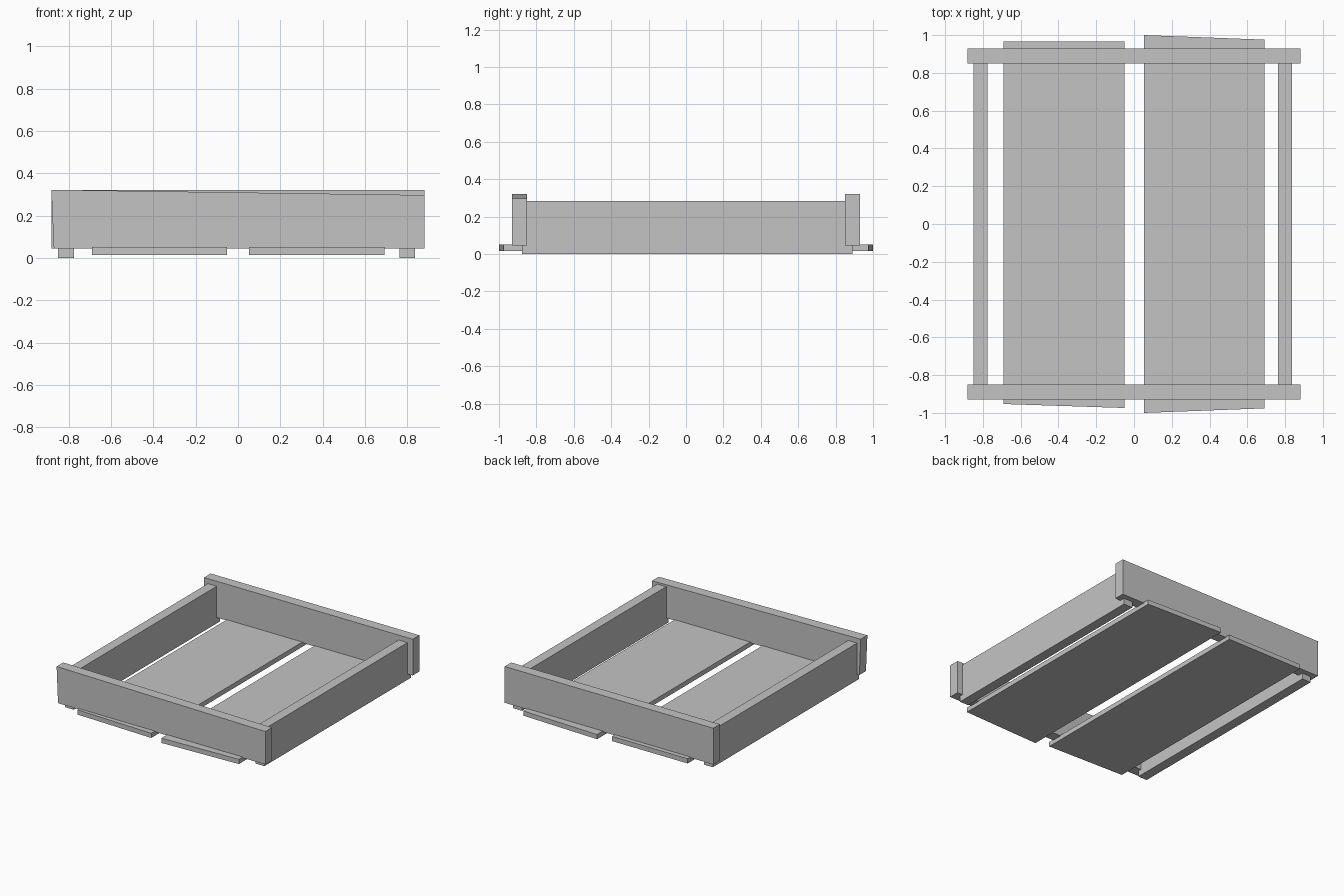
import bpy
import bmesh
from mathutils import Vector

cube = bpy.data.objects.get("Cube")
if cube:
    bpy.data.objects.remove(cube, do_unlink=True)

grey = bpy.data.materials.new("plain grey")
grey.use_nodes = True
colour = (0.55, 0.55, 0.55, 1)
grey.diffuse_color = colour
grey.node_tree.nodes["Principled BSDF"].inputs["Base Color"].default_value = colour


def board(name, outline, depth):
    """Extrude a flat four-cornered outline along a vector into a board."""
    bm = bmesh.new()
    face = bm.faces.new([bm.verts.new(p) for p in outline])
    extruded = bmesh.ops.extrude_face_region(bm, geom=[face], use_keep_orig=True)
    moved = [g for g in extruded["geom"] if isinstance(g, bmesh.types.BMVert)]
    bmesh.ops.translate(bm, verts=moved, vec=Vector(depth))
    bmesh.ops.recalc_face_normals(bm, faces=bm.faces)
    mesh = bpy.data.meshes.new(name)
    bm.to_mesh(mesh)
    bm.free()
    mesh.materials.append(grey)
    obj = bpy.data.objects.new(name, mesh)
    bpy.context.collection.objects.link(obj)
    return obj


def upright(name, corners, y0, y1):
    return board(name, [(x, y0, z) for x, z in corners], (0, y1 - y0, 0))


def flat(name, corners, z0, z1):
    return board(name, [(x, y, z0) for x, y in corners], (0, 0, z1 - z0))


# End boards; the front one is cut slightly out of square
upright("front_board", [(-0.87, 0.045), (0.882, 0.045), (0.882, 0.297), (-0.882, 0.322)],
        -0.93, -0.85)
upright("back_board", [(-0.882, 0.045), (0.882, 0.045), (0.882, 0.322), (-0.882, 0.322)],
        0.85, 0.93)

# Side boards, set into the end boards and reaching the ground
for name, x0, x1 in (("right_side_board", -0.85, -0.775), ("left_side_board", 0.762, 0.837)):
    upright(name, [(x0, 0), (x1, 0), (x1, 0.284), (x0, 0.284)], -0.877, 0.89)

# Floor planks with uneven sawn ends
flat("right_floor_plank", [(-0.69, -0.953), (-0.051, -0.974), (-0.051, 0.965), (-0.69, 0.965)],
     0.015, 0.051)
flat("left_floor_plank", [(0.052, -1), (0.691, -0.976), (0.691, 0.976), (0.052, 1)],
     0.015, 0.051)
